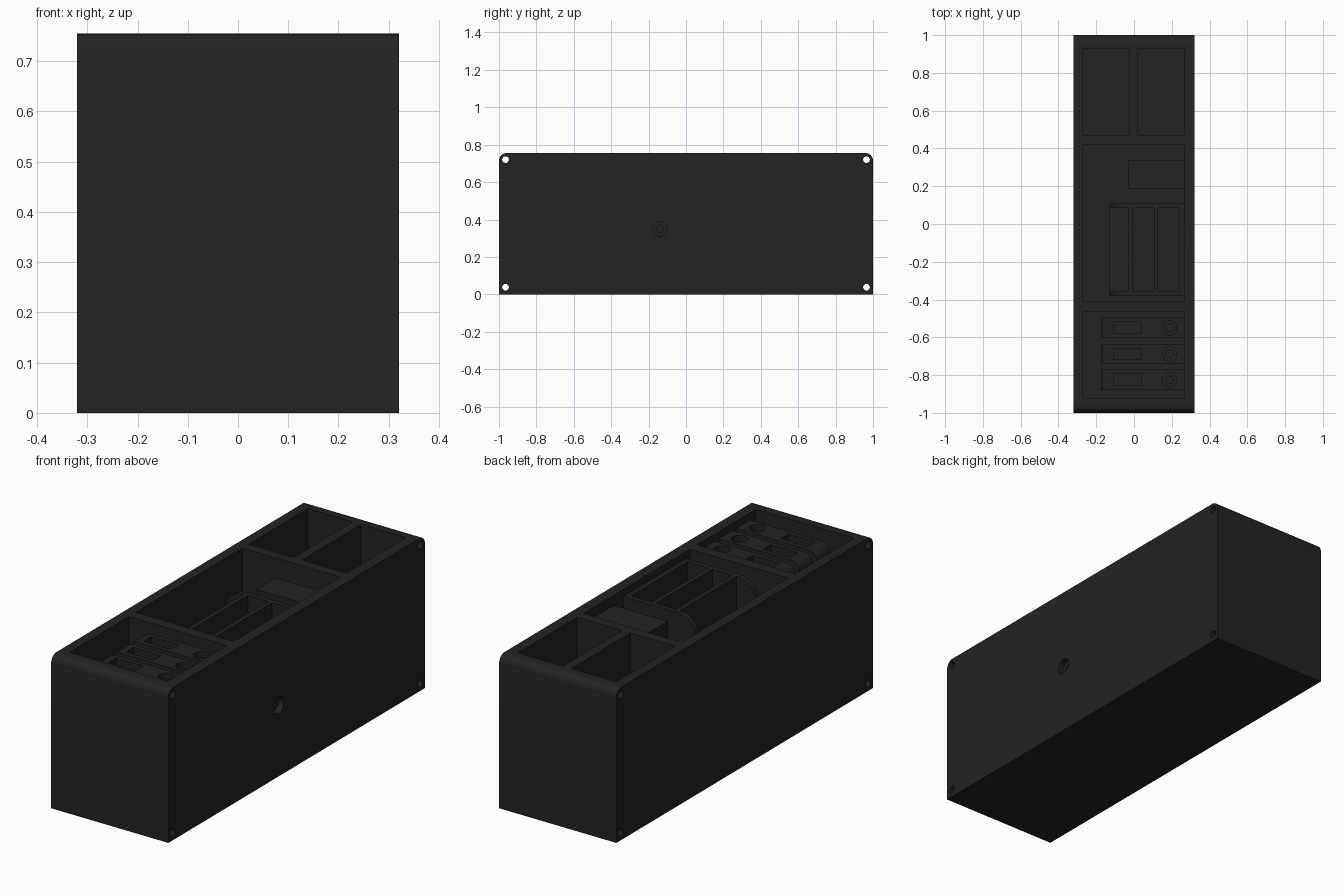
import bpy
import bmesh
import math

cube = bpy.data.objects.get("Cube")
if cube:
    bpy.data.objects.remove(cube, do_unlink=True)

mat = bpy.data.materials.new("charcoal_plastic")
mat.use_nodes = True
COLOUR = (0.017, 0.017, 0.017, 1)
mat.diffuse_color = COLOUR
shader = next(n for n in mat.node_tree.nodes if n.type == 'BSDF_PRINCIPLED')
shader.inputs["Base Color"].default_value = COLOUR
shader.inputs["Roughness"].default_value = 0.6


def prism(name, outline, axis, start, end):
    """Extrude a 2D outline along an axis; the outline uses the other two axes in order."""
    bm = bmesh.new()

    def place(p, t):
        co = list(p)
        co.insert("xyz".index(axis), t)
        return bm.verts.new(co)
    low = [place(p, start) for p in outline]
    high = [place(p, end) for p in outline]
    bm.faces.new(low)
    bm.faces.new(high)
    for i in range(len(low)):
        j = (i + 1) % len(low)
        bm.faces.new((low[i], low[j], high[j], high[i]))
    bmesh.ops.recalc_face_normals(bm, faces=bm.faces)
    mesh = bpy.data.meshes.new(name)
    bm.to_mesh(mesh)
    bm.free()
    ob = bpy.data.objects.new(name, mesh)
    bpy.context.collection.objects.link(ob)
    mesh.materials.append(mat)
    return ob


def rounded(u0, u1, v0, v1, left=0, right=0, steps=8):
    """Rectangle whose two upper corners may be rounded."""
    pts = [(u0, v0), (u1, v0)]
    for u, r, sign, begin in ((u1, right, -1, 0), (u0, left, 1, 90)):
        if not r:
            pts.append((u, v1))
            continue
        for k in range(steps + 1):
            a = math.radians(begin + 90 * k / steps)
            pts.append((u + sign * r + r * math.cos(a), v1 - r + r * math.sin(a)))
    return pts


def box(name, x, y, z):
    return prism(name, rounded(*x, *y), 'z', *z)


def cylinder(name, u, v, r, axis, start, end, n=32):
    ring = [(u + r * math.cos(math.tau * k / n), v + r * math.sin(math.tau * k / n))
            for k in range(n)]
    return prism(name, ring, axis, start, end)


def cut(ob, cutters):
    for c in cutters:
        c.hide_render = True
        mod = ob.modifiers.new("cut", 'BOOLEAN')
        mod.operation = 'DIFFERENCE'
        mod.solver = 'EXACT'
        mod.object = c
        bpy.context.view_layer.objects.active = ob
        bpy.ops.object.modifier_apply(modifier=mod.name)
        bpy.data.objects.remove(c, do_unlink=True)


def smooth(ob):
    bpy.ops.object.select_all(action='DESELECT')
    ob.select_set(True)
    bpy.context.view_layer.objects.active = ob
    bpy.ops.object.shade_smooth_by_angle(angle=math.radians(30))


TOP, FLOOR = 0.755, 0.05
IN_L, IN_R = -0.27, 0.265
SINK = FLOOR - 0.01
WALL = IN_R + 0.01

# Case: block with rounded top ends, hollowed into four bays
case = prism("case", rounded(-1, 1, 0, TOP, 0.04, 0.04), 'x', -0.32, 0.32)
bays = [((IN_L, -0.025), (0.47, 0.93)), ((0.02, IN_R), (0.47, 0.93)),
        ((IN_L, IN_R), (-0.41, 0.42)), ((IN_L, IN_R), (-0.925, -0.465))]
cutters = [box("bay_cutter", x, y, (FLOOR, 1)) for x, y in bays]

# Screw holes through the corners and the stepped cable hole
for y in (-0.965, 0.965):
    for z in (0.038, 0.72):
        cutters.append(cylinder("screw_cutter", y, z, 0.018, 'x', -0.5, 0.5, 20))
cutters.append(cylinder("port_cutter", -0.14, 0.35, 0.04, 'x', 0.29, 0.5))
cutters.append(cylinder("port_cutter", -0.14, 0.35, 0.02, 'x', 0.2, 0.5))
cut(case, cutters)
smooth(case)

# Rack in the middle bay: base, end plates with a rounded free corner, dividers
RACK_TOP = 0.72
box("rack_base", (-0.13, WALL), (-0.37, 0.10), (SINK, 0.10))
for name, y in (("rack_front_plate", -0.38), ("rack_back_plate", 0.085)):
    plate = prism(name, rounded(-0.13, WALL, SINK, RACK_TOP, left=0.10), 'y', y, y + 0.025)
    smooth(plate)
for i, x in enumerate((-0.028, 0.105)):
    box(f"rack_divider_{i + 1}", (x, x + 0.022), (-0.36, 0.09), (SINK, RACK_TOP))
rack_side = box("rack_side_plate", (0.24, WALL), (-0.36, 0.09), (SINK, RACK_TOP))
cut(rack_side, [cylinder("port_cutter", -0.14, 0.35, 0.02, 'x', 0.2, 0.5)])

# Raised shelf block behind the rack
box("shelf_block", (-0.03, WALL), (0.185, 0.335), (SINK, 0.705))

# Three holder bars in the front bay, each with a slot and a stepped round socket
for i, y in enumerate((-0.825, -0.688, -0.55)):
    bar = prism(f"holder_bar_{i + 1}", rounded(-0.175, WALL, SINK, 0.72, left=0.05),
                'y', y - 0.054, y + 0.054)
    cut(bar, [box("slot_cutter", (-0.108, 0.04), (y - 0.03, y + 0.03), (0.67, 1)),
              cylinder("socket_cutter", 0.188, y, 0.038, 'z', 0.69, 1),
              cylinder("socket_cutter", 0.188, y, 0.02, 'z', 0.64, 1)])
    smooth(bar)
